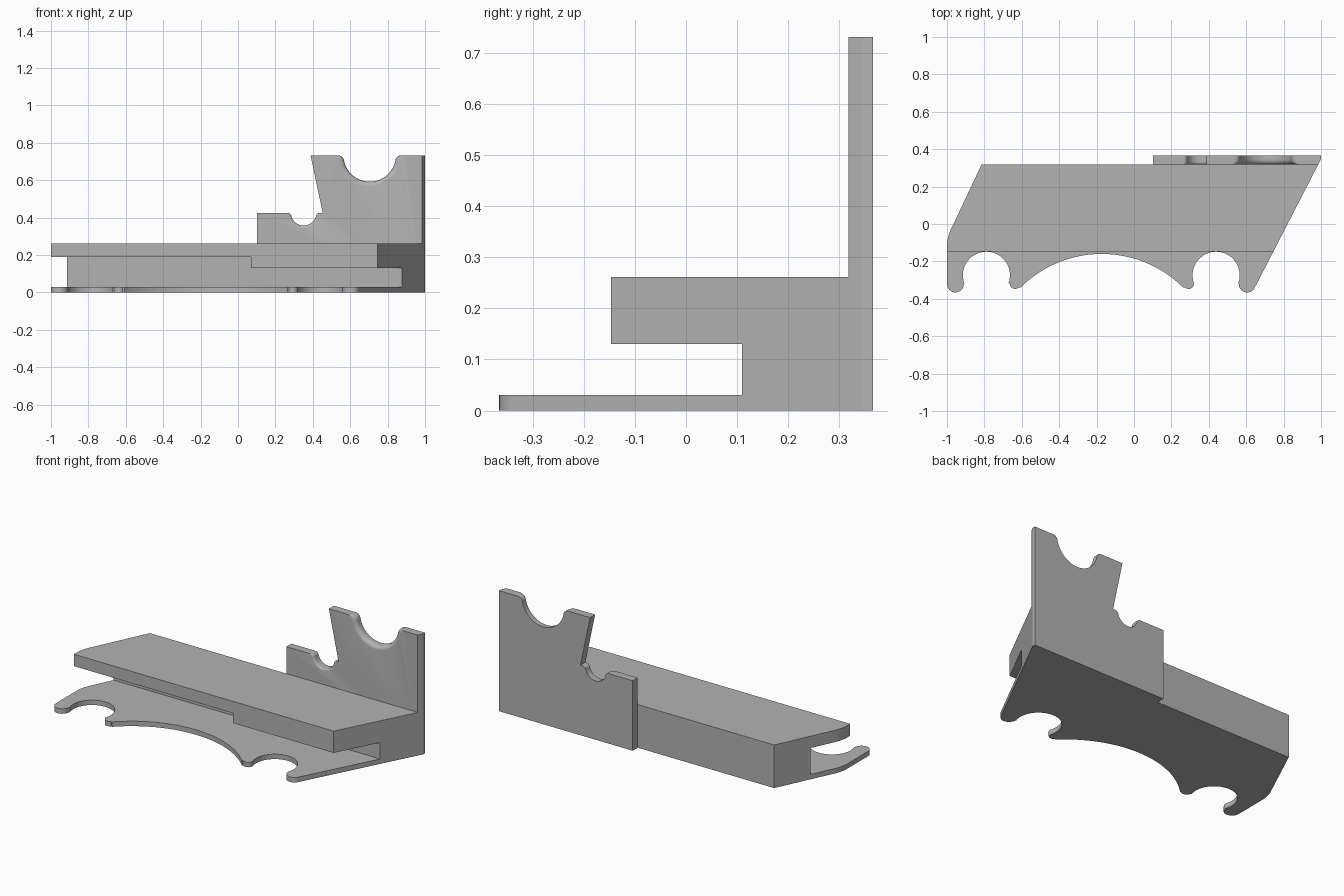
import bpy, bmesh
from math import cos, sin, radians, sqrt, atan2, pi

if "Cube" in bpy.data.objects:
    bpy.data.objects.remove(bpy.data.objects["Cube"])

grey = bpy.data.materials.new("plain_grey")
grey.use_nodes = True
grey.diffuse_color = (0.45, 0.45, 0.45, 1)
grey.node_tree.nodes["Principled BSDF"].inputs["Base Color"].default_value = (0.45, 0.45, 0.45, 1)

BACK, PANEL_FRONT = 0.366, 0.318
SHELF_FRONT, SLOT_BACK = -0.147, 0.11


def arc(cx, cy, r, start, end, steps=12):
    """Points along an arc, angles in degrees."""
    angles = [radians(start + (end - start) * i / steps) for i in range(steps + 1)]
    return [(cx + r * cos(a), cy + r * sin(a)) for a in angles]


def loft(name, rings):
    """Solid through matching rings of 3D points, capped at both ends."""
    bm = bmesh.new()
    loops = [[bm.verts.new(p) for p in ring] for ring in rings]
    n = len(loops[0])
    for a, b in zip(loops, loops[1:]):
        for i in range(n):
            j = (i + 1) % n
            bm.faces.new((a[i], a[j], b[j], b[i]))
    bm.faces.new(loops[0])
    bm.faces.new(loops[-1])
    bmesh.ops.recalc_face_normals(bm, faces=bm.faces)
    mesh = bpy.data.meshes.new(name)
    bm.to_mesh(mesh)
    bm.free()
    mesh.materials.append(grey)
    obj = bpy.data.objects.new(name, mesh)
    bpy.context.collection.objects.link(obj)
    return obj


def select(obj):
    bpy.ops.object.select_all(action='DESELECT')
    obj.select_set(True)
    bpy.context.view_layer.objects.active = obj


def cut(obj, profile, x0, x1):
    """Subtract a (y, z) profile extruded along x."""
    cutter = loft("cutter", [[(x, y, z) for y, z in profile] for x in (x0, x1)])
    cutter.hide_render = True
    mod = obj.modifiers.new("cut", 'BOOLEAN')
    mod.operation, mod.solver, mod.object = 'DIFFERENCE', 'EXACT', cutter
    select(obj)
    bpy.ops.object.modifier_apply(modifier=mod.name)
    bpy.data.objects.remove(cutter)


# Plan outline: slanted ends, two round holders and a wide arch along the front
outline = [(-0.815, PANEL_FRONT), (-0.97, -0.01), (-0.982, -0.035),
           (-0.991, -0.06), (-0.997, -0.085), (-1, -0.11)]
outline += arc(-0.955, -0.321, 0.045, 180, 360)
outline += arc(-0.789, -0.274, 0.126, 200, -20, 28)
outline += arc(-0.636, -0.319, 0.028, 180, 315)
outline += arc(-0.172, -0.776, 0.616, 135, 45, 28)
outline += arc(0.292, -0.319, 0.028, 225, 360)
outline += arc(0.439, -0.274, 0.126, 200, -20, 28)
outline += arc(0.605, -0.321, 0.045, 180, 333)
outline += [(0.985, PANEL_FRONT)]

# Body: base plate, back core and overhanging shelf from one block
body = loft("shelf_body", [[(x, y, z) for x, y in outline] for z in (0, 0.262)])
cut(body, [(-0.5, 0.03), (SLOT_BACK, 0.03), (SLOT_BACK, 0.13),
           (SHELF_FRONT, 0.13), (SHELF_FRONT, 0.5), (-0.5, 0.5)], -1.5, 1.5)
# Taller slot under the right part of the shelf
cut(body, [(-0.3, 0.1), (SLOT_BACK, 0.1), (SLOT_BACK, 0.19), (-0.3, 0.19)], -1.5, 0.07)


def notch(cx, top, r, lip):
    """Round notch with rounded lips, left to right."""
    dx = sqrt((r + lip) ** 2 - lip ** 2)
    tilt = atan2(lip, dx) * 180 / pi
    return (arc(cx - dx, top - lip, lip, 90, tilt, 8)
            + arc(cx, top, r, 180 + tilt, 360 - tilt, 28)
            + arc(cx + dx, top - lip, lip, 180 - tilt, 90, 8))


def panel_ring(depth):
    """Panel outline at a depth; notches flare towards the front."""
    def flare(r):
        s = max(r - depth, 0)
        return r - sqrt(r * r - s * s)
    right = min(1.0, 0.985 + 0.52 * depth)
    pts = [(0.102, 0), (0.102, 0.425)]
    pts += notch(0.351, 0.425, 0.068 + flare(0.012), 0.02)
    pts += [(0.453, 0.425), (0.388, 0.732)]
    pts += notch(0.704, 0.732, 0.14 + flare(0.025), 0.03)
    pts += [(right, 0.732), (right, 0)]
    return [(x, PANEL_FRONT + depth, z) for x, z in pts]


# Upright back panel with two cradles
depths = [0, 0.001, 0.003, 0.006, 0.009, 0.012, 0.018, 0.025, 0.029, BACK - PANEL_FRONT]
panel = loft("back_panel", [panel_ring(d) for d in depths])

for obj in (body, panel):
    select(obj)
    bpy.ops.object.shade_smooth_by_angle(angle=radians(30))
